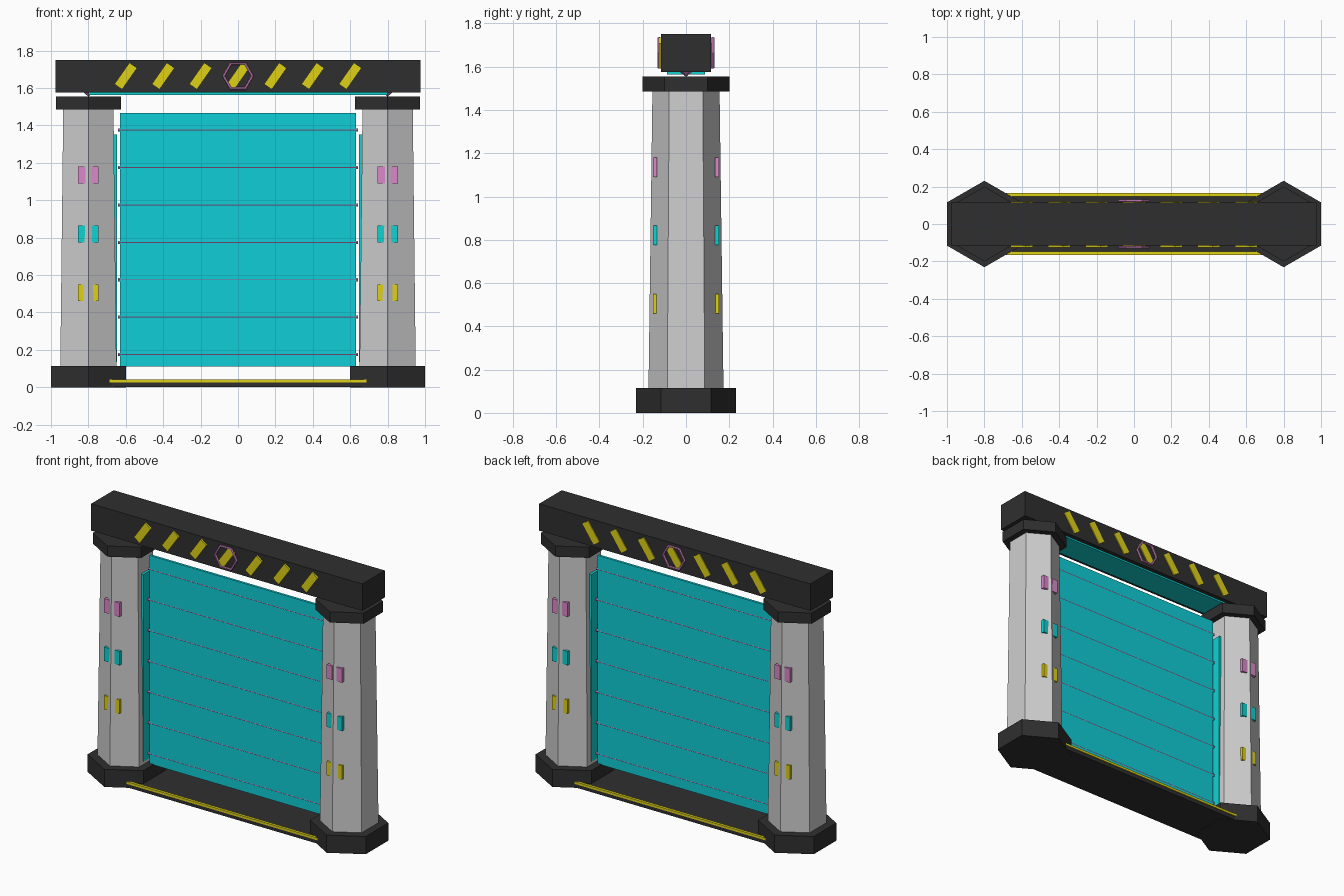
import bpy, bmesh, math
from mathutils import Matrix, Vector

if "Cube" in bpy.data.objects:
    bpy.data.objects.remove(bpy.data.objects["Cube"])


def material(name, r, g, b):
    m = bpy.data.materials.new(name)
    m.diffuse_color = (r, g, b, 1)
    m.use_nodes = True
    m.node_tree.nodes["Principled BSDF"].inputs["Base Color"].default_value = m.diffuse_color
    return m


GREY = material("light grey", 0.62, 0.62, 0.63)
DARK = material("charcoal", 0.028, 0.028, 0.029)
CYAN = material("barrier cyan", 0.005, 0.62, 0.68)
TEAL = material("light cyan", 0.005, 0.65, 0.64)
YELLOW = material("hazard yellow", 0.74, 0.64, 0.008)
PINK = material("pink", 0.71, 0.25, 0.60)


def finish(name, bm, mat):
    bmesh.ops.recalc_face_normals(bm, faces=bm.faces[:])
    me = bpy.data.meshes.new(name)
    bm.to_mesh(me)
    bm.free()
    me.materials.append(mat)
    ob = bpy.data.objects.new(name, me)
    bpy.context.collection.objects.link(ob)
    return ob


def box(name, center, size, mat, tilt=0.0):
    """Box turned about the y axis by tilt."""
    bm = bmesh.new()
    m = (Matrix.Translation(center) @ Matrix.Rotation(tilt, 4, 'Y')
         @ Matrix.Diagonal((*size, 1)))
    bmesh.ops.create_cube(bm, size=1, matrix=m)
    return finish(name, bm, mat)


def hex_prism(name, x, z0, z1, r0, r1, mat):
    """Tapered six-sided prism with corners pointing to the front and back."""
    bm = bmesh.new()
    rings = []
    for z, r in ((z0, r0), (z1, r1)):
        rings.append([bm.verts.new((x + r * math.sin(i * math.pi / 3),
                                    r * math.cos(i * math.pi / 3), z)) for i in range(6)])
    for ring in rings:
        bm.faces.new(ring)
    for i in range(6):
        j = (i + 1) % 6
        bm.faces.new((rings[0][i], rings[0][j], rings[1][j], rings[1][i]))
    return finish(name, bm, mat)


def hex_ring(name, center, radius, tube, mat):
    """Six-sided ring standing in the xz plane."""
    bm = bmesh.new()
    rings = []
    for i in range(6):
        a = i * math.pi / 3
        rings.append([])
        for k in range(6):
            t = k * math.pi / 3
            r = radius + tube * math.cos(t)
            p = Vector((r * math.cos(a), tube * math.sin(t), r * math.sin(a)))
            rings[-1].append(bm.verts.new(p + Vector(center)))
    for i in range(6):
        a, b = rings[i], rings[(i + 1) % 6]
        for k in range(6):
            n = (k + 1) % 6
            bm.faces.new((a[k], a[n], b[n], b[k]))
    return finish(name, bm, mat)


# Pillars with base, cap, inner light strip and marker plates
for side, s in (("left", -1), ("right", 1)):
    x = 0.8 * s
    hex_prism(f"{side}_base", x, 0, 0.115, 0.231, 0.231, DARK)
    hex_prism(f"{side}_pillar", x, 0.06, 1.50, 0.174, 0.155, GREY)
    hex_prism(f"{side}_cap", x, 1.485, 1.555, 0.20, 0.20, DARK)
    hex_prism(f"{side}_emitter", x, 1.555, 1.58, 0.002, 0.033, PINK)
    box(f"{side}_light_strip", (0.659 * s, 0, 0.743), (0.022, 0.09, 1.215), TEAL)
    for label, z, mat in (("lower", 0.505, YELLOW), ("middle", 0.82, TEAL),
                          ("upper", 1.135, PINK)):
        for face, fy in (("front", -1), ("back", 1)):
            for dx in (-0.035, 0.035):
                box(f"{side}_{label}_{face}_marker", (x + dx, 0.143 * fy, z),
                    (0.04, 0.02, 0.09), mat)

# Threshold with yellow edge strips
box("threshold", (0, 0, 0.016), (1.40, 0.32, 0.03), DARK)
for face, fy in (("front", -1), ("back", 1)):
    box(f"{face}_threshold_strip", (0, 0.157 * fy, 0.033), (1.38, 0.018, 0.015), YELLOW)

# Barrier panel with horizontal bars
box("barrier_panel", (0, 0, 0.788), (1.26, 0.016, 1.355), CYAN)
for k in range(7):
    bm = bmesh.new()
    m = Matrix.Translation((0, 0, 0.175 + 0.2 * k)) @ Matrix.Rotation(math.pi / 2, 4, 'Y')
    bmesh.ops.create_cone(bm, cap_ends=True, segments=6, radius1=0.0095,
                          radius2=0.0095, depth=1.285, matrix=m)
    finish("barrier_bar", bm, PINK)

# Top beam with light strip below, slanted stripes and hexagon emblems
box("top_beam", (0, 0, 1.6625), (1.95, 0.23, 0.175), DARK)
box("beam_light_strip", (0, 0, 1.570), (1.60, 0.175, 0.012), TEAL)
for face, fy, out in (("front", -1, 0.126), ("back", 1, 0.121)):
    for k in range(7):
        box(f"{face}_beam_stripe", (-0.6 + 0.2 * k, fy * (out - 0.007), 1.664),
            (0.05, 0.014, 0.14), YELLOW, math.radians(35))
    hex_ring(f"{face}_hexagon_ring", (0, 0.124 * fy, 1.664), 0.077, 0.008, PINK)
